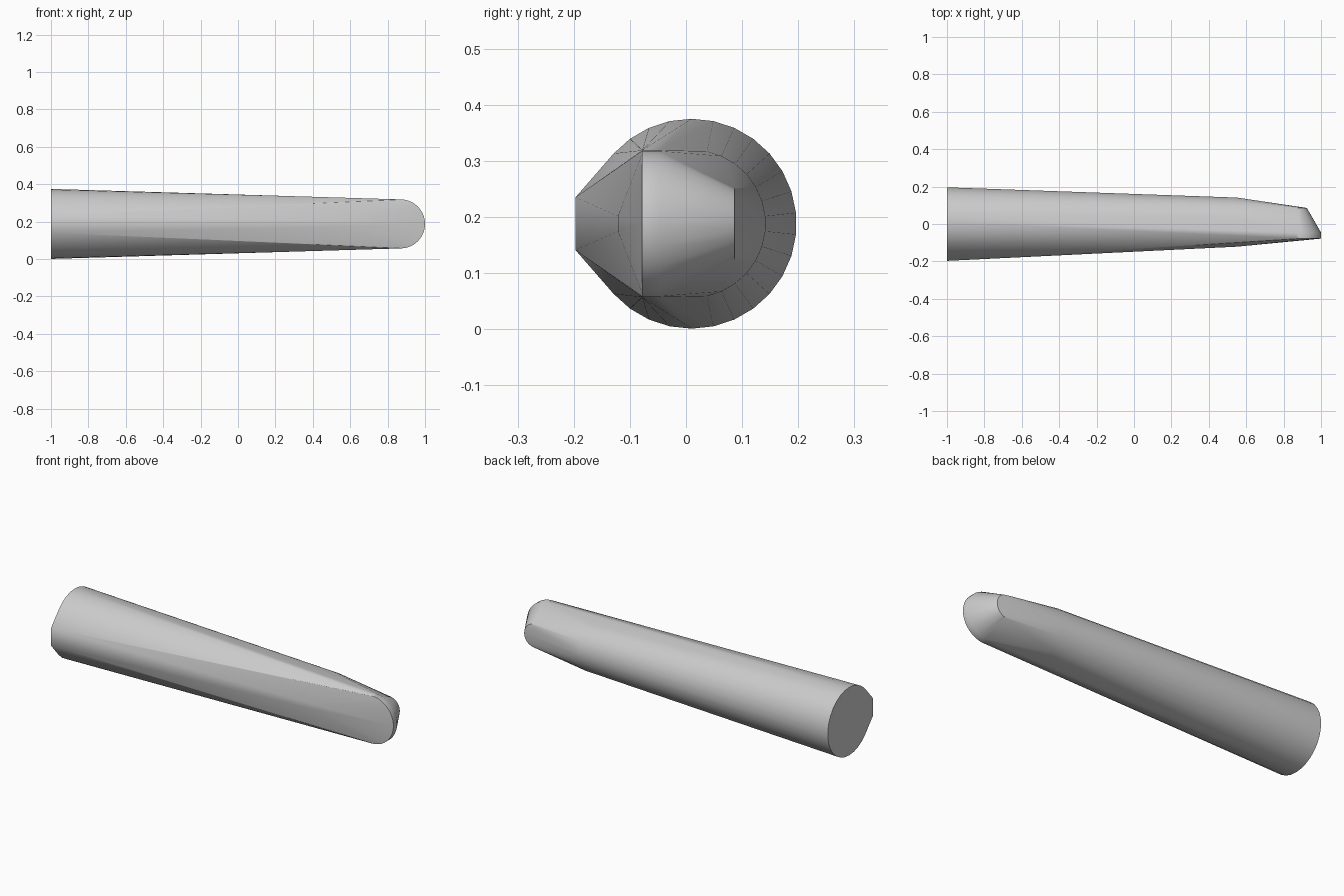
import bpy
import bmesh
from math import sin, cos, pi, radians

cube = bpy.data.objects.get("Cube")
if cube:
    bpy.data.objects.remove(cube, do_unlink=True)

grey = bpy.data.materials.new("light_grey")
grey.use_nodes = True
colour = (0.6, 0.6, 0.6, 1)
grey.diffuse_color = colour
grey.node_tree.nodes["Principled BSDF"].inputs["Base Color"].default_value = colour

MID_Z = 0.188


def ring(x, y, radius, sides=30):
    """Round cross-section facing along x."""
    return [(x, y + radius * sin(2 * pi * i / sides), MID_Z + radius * cos(2 * pi * i / sides))
            for i in range(sides)]


def half_round(x, y, radius, steps=20):
    """Half disc facing along y, bulging towards +x."""
    return [(x + radius * sin(pi * i / steps), y, MID_Z + radius * cos(pi * i / steps))
            for i in range(steps + 1)]


# Tapered shaft: round root and a smaller round middle
points = ring(-1, 0.01, 0.187) + ring(0.55, 0.01, 0.132)
# Narrow flat along the front of the root
points += [(-1, -0.197, MID_Z + side * 0.047) for side in (-1, 1)]
# Rounded tip, thin rim in front and bevelled towards the back
points += half_round(0.869, -0.078, 0.131)
points += half_round(0.869, -0.046, 0.131)
points += half_round(0.86, 0.086, 0.064)

# Skin the sections into one closed convex body
bm = bmesh.new()
for p in points:
    bm.verts.new(p)
hull = bmesh.ops.convex_hull(bm, input=bm.verts[:])
unused = set(hull["geom_interior"]) | set(hull["geom_unused"])
bmesh.ops.delete(bm, geom=[v for v in unused if isinstance(v, bmesh.types.BMVert)], context="VERTS")
bmesh.ops.dissolve_limit(bm, angle_limit=radians(0.2), verts=bm.verts[:], edges=bm.edges[:])
bmesh.ops.recalc_face_normals(bm, faces=bm.faces[:])

mesh = bpy.data.meshes.new("tapered_shaft")
bm.to_mesh(mesh)
bm.free()
mesh.materials.append(grey)
shaft = bpy.data.objects.new("tapered_shaft", mesh)
bpy.context.collection.objects.link(shaft)

bpy.ops.object.select_all(action="DESELECT")
shaft.select_set(True)
bpy.context.view_layer.objects.active = shaft
bpy.ops.object.shade_smooth_by_angle(angle=radians(30))
